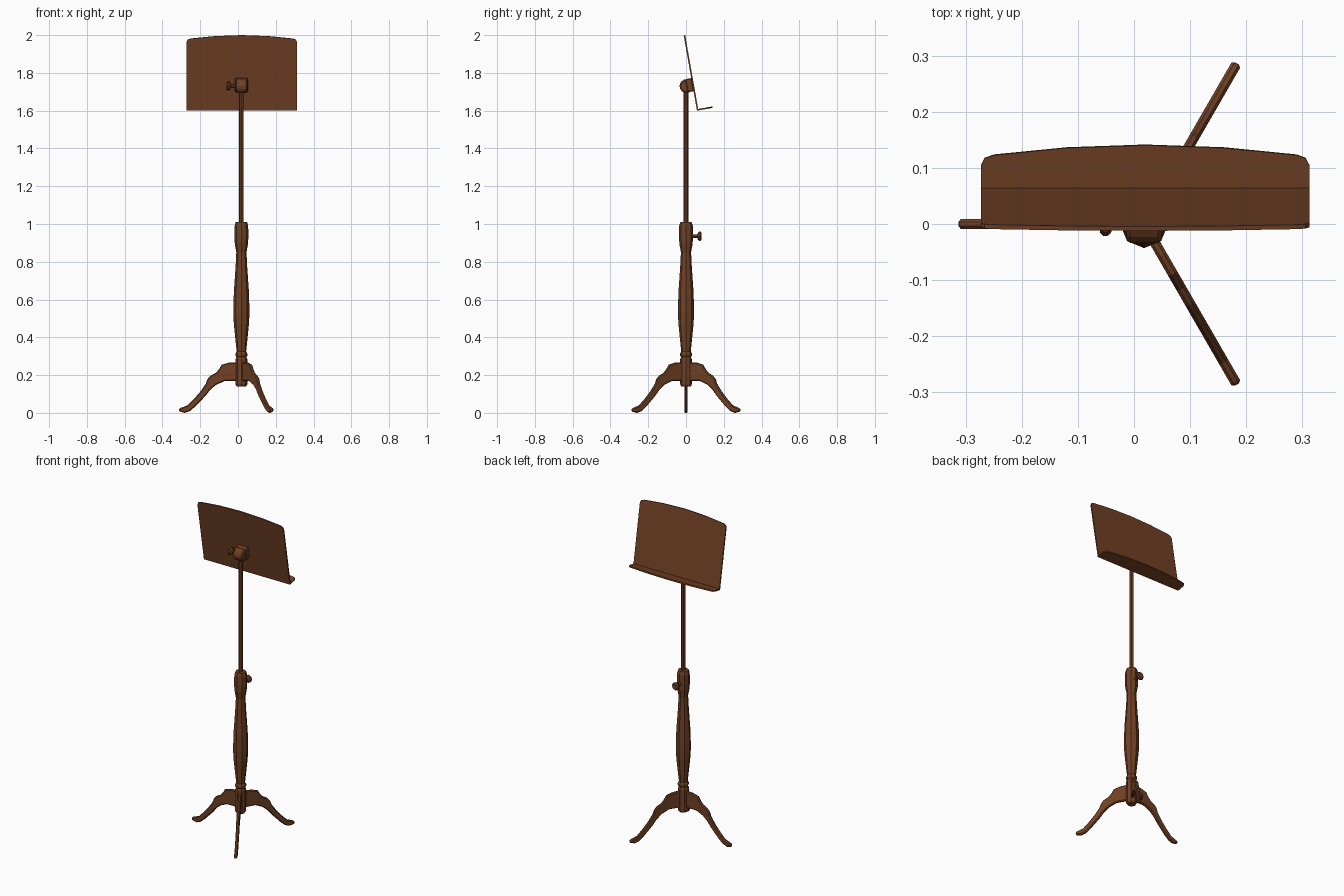
import bpy, bmesh, math
from mathutils import Matrix, Vector

if "Cube" in bpy.data.objects:
    bpy.data.objects.remove(bpy.data.objects["Cube"])

AX = 0.018  # x of the column axis
wood = bpy.data.materials.new("brown wood")
wood.diffuse_color = (0.165, 0.053, 0.018, 1)
wood.use_nodes = True
wood.node_tree.nodes["Principled BSDF"].inputs["Base Color"].default_value = wood.diffuse_color


def finish(bm, name, matrix, bevel=0.0):
    bmesh.ops.recalc_face_normals(bm, faces=bm.faces)
    me = bpy.data.meshes.new(name)
    bm.to_mesh(me)
    bm.free()
    me.materials.append(wood)
    me.transform(matrix)
    ob = bpy.data.objects.new(name, me)
    bpy.context.collection.objects.link(ob)
    if bevel:
        m = ob.modifiers.new("bevel", 'BEVEL')
        m.width = bevel
        m.segments = 1
        m.limit_method = 'ANGLE'
        m.angle_limit = math.radians(60)
    return ob


def lathe(name, profile, matrix, sides=8):
    """Turn (radius, height) points around local z, closed with end caps."""
    bm = bmesh.new()
    rings = []
    for r, h in profile:
        rings.append([bm.verts.new((r * math.cos(2 * math.pi * i / sides),
                                    r * math.sin(2 * math.pi * i / sides), h))
                      for i in range(sides)])
    for a, b in zip(rings, rings[1:]):
        for i in range(sides):
            j = (i + 1) % sides
            bm.faces.new((a[i], a[j], b[j], b[i]))
    bm.faces.new(rings[0])
    bm.faces.new(rings[-1])
    return finish(bm, name, matrix)


def slab(name, outline, w0, w1, matrix, bevel=0.0):
    """Extrude a local xy outline from z = w0 to w1."""
    bm = bmesh.new()
    lo = [bm.verts.new((x, y, w0)) for x, y in outline]
    hi = [bm.verts.new((x, y, w1)) for x, y in outline]
    n = len(outline)
    for i in range(n):
        j = (i + 1) % n
        bm.faces.new((lo[i], lo[j], hi[j], hi[i]))
    bm.faces.new(lo)
    bm.faces.new(hi)
    return finish(bm, name, matrix, bevel)


def frame(origin, x, y, z):
    m = Matrix((x, y, z)).transposed().to_4x4()
    m.translation = Vector(origin)
    return m


# turned column with hub
lathe("column", [(.025, .14), (.031, .15), (.031, .285), (.026, .295),
                 (.032, .304), (.032, .314), (.025, .325), (.030, .37),
                 (.040, .47), (.043, .53), (.040, .64), (.031, .77),
                 (.027, .85), (.035, .895), (.037, .93), (.036, .99),
                 (.030, 1.01)], Matrix.Translation((AX, 0, 0)))
# sliding rod
lathe("rod", [(.012, .99), (.012, 1.73)], Matrix.Translation((AX, 0, 0)))

# three curved legs
leg = [(.02, .268), (.065, .266), (.104, .255), (.118, .232), (.134, .213),
       (.165, .196), (.180, .178), (.188, .155), (.218, .112), (.25, .075),
       (.285, .040), (.325, .025), (.333, .017), (.327, .007), (.300, 0),
       (.272, .010), (.243, .035), (.19, .09), (.165, .122), (.135, .148),
       (.09, .168), (.02, .168)]
for k, deg in enumerate((180, 60, -60)):
    a = math.radians(deg)
    m = frame((AX, 0, 0), (math.cos(a), math.sin(a), 0), (0, 0, 1),
              (math.sin(a), -math.cos(a), 0))
    slab("leg_%d" % (k + 1), leg, -.009, .009, m, .005)

# tilted desk: panel and lip share the bowed outline
t = math.radians(10)
n = (0, math.cos(t), math.sin(t))
u = (0, -math.sin(t), math.cos(t))
base = (0.02, 0.058, 1.6)


def bowed(depth):
    right = [(.293, .038), (.286, .024), (.270, .018), (.14, .005)]
    top = [(x, depth - d) for x, d in right] + [(0, depth)]
    top += [(-x, depth - d) for x, d in reversed(right)]
    return [(-.293, 0), (.293, 0)] + top


slab("desk_panel", bowed(.4047), 0, .008, frame(base, (1, 0, 0), u, n))
slab("desk_lip", bowed(.085), 0, .008, frame(base, (1, 0, 0), n, u))

# tilting head and bracket
along_x = Matrix.Rotation(math.radians(-90), 4, 'Y')
lathe("tilt_head", [(.030, -.031), (.037, -.025), (.037, .025), (.030, .031)],
      Matrix.Translation((AX, .003, 1.73)) @ along_x, 16)
slab("desk_bracket", [(-.037, .105), (.033, .105), (.033, .175), (-.037, .175)],
     -.032, .002, frame(base, (1, 0, 0), u, n), .004)

# two clamping knobs
knob = [(.011, 0), (.009, .032), (.019, .035), (.024, .041), (.024, .049),
        (.018, .055)]
lathe("tilt_knob", knob, Matrix.Translation((-.006, .003, 1.73)) @ along_x)
lathe("height_knob", knob,
      Matrix.Translation((AX, .028, .935)) @ Matrix.Rotation(math.radians(-90), 4, 'X'))
